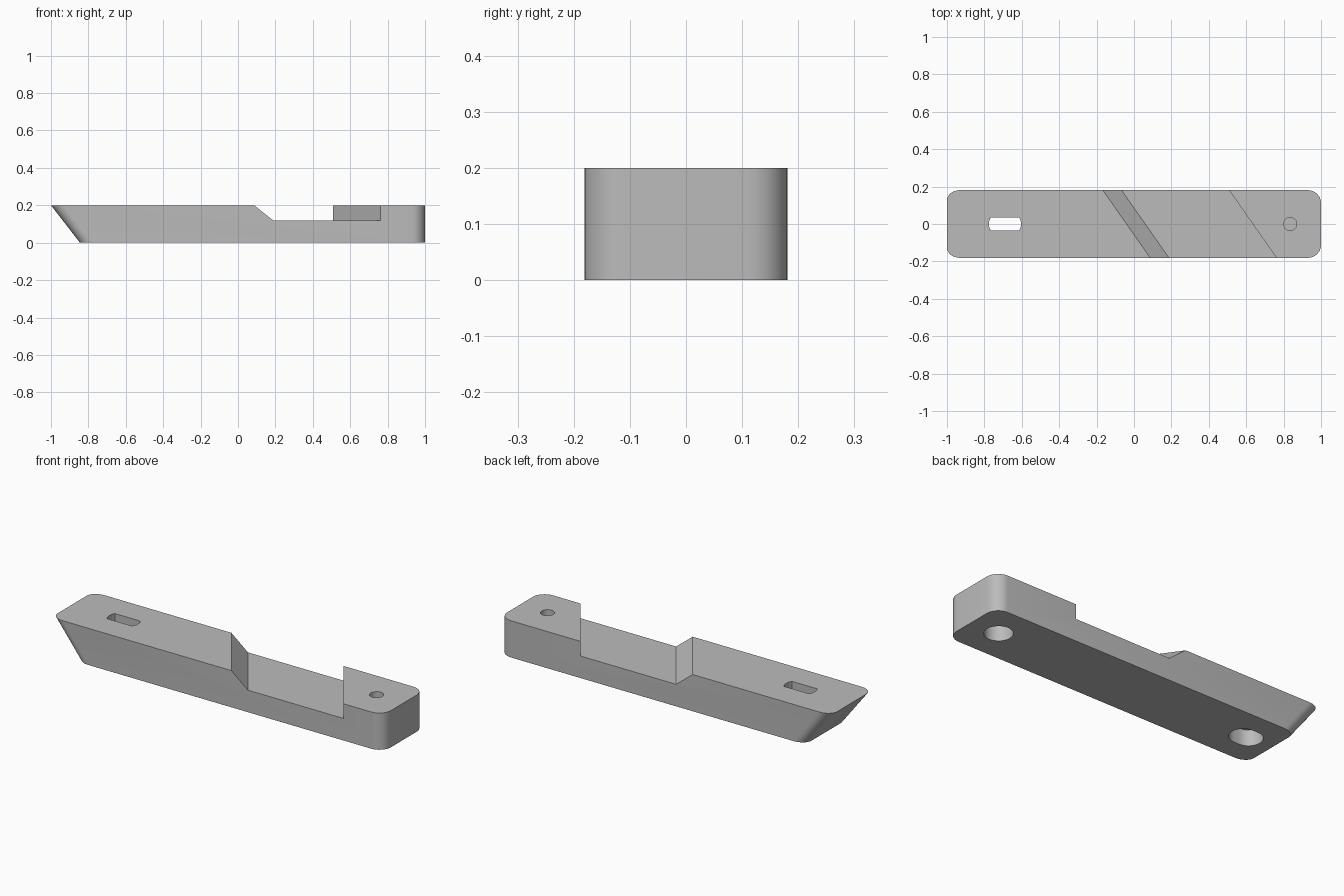
import bpy, bmesh, math

cube = bpy.data.objects.get("Cube")
if cube:
    bpy.data.objects.remove(cube, do_unlink=True)

HALF_W = 0.181
HEIGHT = 0.2
LEDGE_Z = 0.12

grey = bpy.data.materials.new("light_grey")
grey.use_nodes = True
grey.diffuse_color = (0.5, 0.5, 0.5, 1)
grey.node_tree.nodes["Principled BSDF"].inputs["Base Color"].default_value = (0.5, 0.5, 0.5, 1)


def arc(cx, cy, rx, ry, start, sweep, steps=8):
    angles = [math.radians(start + sweep * i / steps) for i in range(steps + 1)]
    return [(cx + rx * math.cos(a), cy + ry * math.sin(a)) for a in angles]


def prism(name, lower, upper, z0, z1):
    """Closed solid between two counter-clockwise outlines."""
    bm = bmesh.new()
    low = [bm.verts.new((x, y, z0)) for x, y in lower]
    top = [bm.verts.new((x, y, z1)) for x, y in upper]
    bm.faces.new(low[::-1])
    bm.faces.new(top)
    n = len(low)
    for i in range(n):
        j = (i + 1) % n
        bm.faces.new((low[i], low[j], top[j], top[i]))
    mesh = bpy.data.meshes.new(name)
    bm.to_mesh(mesh)
    bm.free()
    mesh.materials.append(grey)
    obj = bpy.data.objects.new(name, mesh)
    bpy.context.collection.objects.link(obj)
    return obj


def bar_outline(end_x):
    r, rx, ry = 0.07, 0.07, 0.055
    return (arc(1 - r, HALF_W - r, r, r, 0, 90)
            + arc(end_x + rx, HALF_W - ry, rx, ry, 90, 90)
            + arc(end_x + rx, ry - HALF_W, rx, ry, 180, 90)
            + arc(1 - r, r - HALF_W, r, r, 270, 90))


def channel_outline(left, right, reach=0.3, skew=0.7):
    return [(left + skew * reach, -reach), (right + skew * reach, -reach),
            (right - skew * reach, reach), (left - skew * reach, reach)]


def capsule(cx, half_gap, r):
    return arc(cx + half_gap, 0, r, r, -90, 180, 16) + arc(cx - half_gap, 0, r, r, 90, 180, 16)


def flat_slot(cx, half_gap, r, half_y):
    a = math.degrees(math.asin(half_y / r))
    return arc(cx + half_gap, 0, r, r, -a, 2 * a) + arc(cx - half_gap, 0, r, r, 180 - a, 2 * a)


def cutter(name, lower, z0, z1, upper=None):
    return prism(name, lower, upper or lower, z0, z1)


# Bar with one upright rounded end and one undercut end
bar = prism("mounting_bar", bar_outline(-0.845), bar_outline(-1), 0, HEIGHT)

BORE = 0.086
HOLE_X, SLOT_X = 0.835, -0.69
circle = lambda r: arc(HOLE_X, 0, r, r, 0, 360, 32)[:-1]

cutters = [
    # Diagonal channel: sloped wall on one side, upright on the other
    cutter("channel_cutter", channel_outline(0.06, 0.635), LEDGE_Z, HEIGHT + 0.08,
           channel_outline(-0.14, 0.635)),
    # Slot with wide counterbore below
    cutter("slot_bore_cutter", capsule(SLOT_X, 0.016, 0.07), -0.05, BORE),
    cutter("slot_cutter", flat_slot(SLOT_X, 0.016, 0.07, 0.035), BORE - 0.02, HEIGHT + 0.05),
    # Round hole above a thin web, counterbore below
    cutter("hole_bore_cutter", circle(0.07), -0.05, BORE),
    cutter("hole_cutter", circle(0.035), BORE + 0.014, HEIGHT + 0.05),
]

bpy.ops.object.select_all(action='DESELECT')
bpy.context.view_layer.objects.active = bar
bar.select_set(True)
for tool in cutters:
    mod = bar.modifiers.new(tool.name, 'BOOLEAN')
    mod.operation = 'DIFFERENCE'
    mod.solver = 'EXACT'
    mod.object = tool
    bpy.ops.object.modifier_apply(modifier=mod.name)
    bpy.data.objects.remove(tool, do_unlink=True)

bpy.ops.object.shade_smooth_by_angle(angle=math.radians(30))
